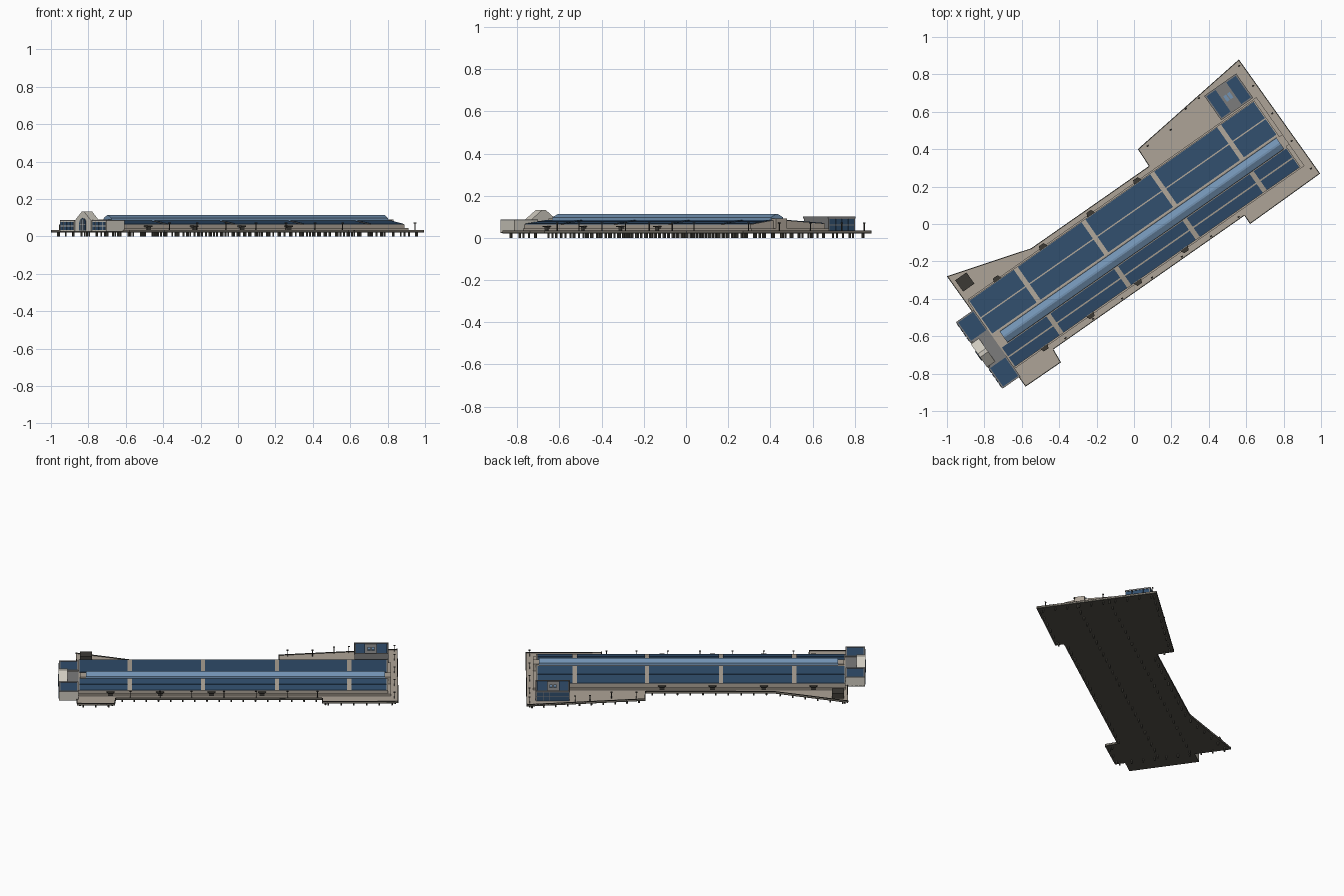
import bpy, bmesh, math
from mathutils import Matrix, Vector

if "Cube" in bpy.data.objects:
    bpy.data.objects.remove(bpy.data.objects["Cube"])

# Everything is laid out in pier coordinates (u along, v across), then turned 35 degrees
TURN = Matrix.Rotation(math.radians(35), 4, 'Z')


def mat(name, r, g, b):
    m = bpy.data.materials.new(name)
    m.diffuse_color = (r, g, b, 1)
    m.use_nodes = True
    m.node_tree.nodes["Principled BSDF"].inputs["Base Color"].default_value = m.diffuse_color
    return m


BEIGE = mat("concrete", .42, .37, .31)
STONE = mat("pale_stone", .62, .59, .52)
DARK = mat("dark_metal", .045, .042, .036)
UNDER = mat("underside", .09, .085, .07)
GREY = mat("grey_roof", .2, .2, .2)
BLUE = mat("dark_blue_panel", .03, .075, .15)
SKY = mat("light_blue_glass", .17, .29, .45)


def finish(name, bm, m):
    bmesh.ops.recalc_face_normals(bm, faces=bm.faces)
    bm.transform(TURN)
    me = bpy.data.meshes.new(name)
    bm.to_mesh(me)
    bm.free()
    me.materials.append(m)
    ob = bpy.data.objects.new(name, me)
    bpy.context.collection.objects.link(ob)
    return ob


def extrude(bm, pts, vec):
    f = bm.faces.new([bm.verts.new(p) for p in pts])
    top = bmesh.ops.extrude_face_region(bm, geom=[f], use_keep_orig=True)
    bmesh.ops.translate(bm, verts=[g for g in top["geom"] if isinstance(g, bmesh.types.BMVert)], vec=Vector(vec))


def slab(name, pts, z0, z1, m):
    bm = bmesh.new()
    extrude(bm, [(u, v, z0) for u, v in pts], (0, 0, z1 - z0))
    return finish(name, bm, m)


def prism(name, prof, spans, m):
    """Cross-section in (v, z) swept along each u span."""
    bm = bmesh.new()
    for a, b in spans:
        extrude(bm, [(a, v, z) for v, z in prof], (b - a, 0, 0))
    return finish(name, bm, m)


def boxes(name, items, m):
    """Each item is (u0, u1, v0, v1, z0, z1)."""
    bm = bmesh.new()
    for a, b, c, d, e, f in items:
        extrude(bm, [(a, c, e), (b, c, e), (b, d, e), (a, d, e)], (0, 0, f - e))
    return finish(name, bm, m)


def border(a, b, c, d, z0, z1, t):
    return [(a, b, c, c + t, z0, z1), (a, b, d - t, d, z0, z1),
            (a, a + t, c + t, d - t, z0, z1), (b - t, b, c + t, d - t, z0, z1)]


# Deck: dark substructure and paved top
OUT = [(-.98, .345), (-.525, .209), (.243, .208), (.246, .316), (.964, .399), (.97, -.35),
       (.508, -.356), (.509, -.302), (-.737, -.302), (-.744, -.382), (-.974, -.38)]
slab("deck_base", OUT, .021, .028, UNDER)
slab("deck_paving", OUT, .028, .031, BEIGE)

# Edge curb and piles following the deck outline, plus interior pile rows
curb, piles = bmesh.new(), []
for i, p in enumerate(OUT):
    a, b = Vector(p), Vector(OUT[(i + 1) % len(OUT)])
    d = (b - a).normalized()
    n = Vector((d.y, -d.x)) * .005
    extrude(curb, [(q.x, q.y, .027) for q in (a, b, b + n, a + n)], (0, 0, .008))
    count = max(1, round((b - a).length / .075))
    piles += [a.lerp(b, (k + .5) / count) + n * 4 for k in range(count)]
finish("deck_curb", curb, DARK)
piles += [Vector((-.93 + k * .075, v)) for k in range(26) for v in (-.1, .1)]
bm = bmesh.new()
for p in piles:
    bmesh.ops.create_cone(bm, cap_ends=True, segments=8, radius1=.005, radius2=.005, depth=.022,
                          matrix=Matrix.Translation((p.x, p.y, .011)))
finish("piles", bm, UNDER)

# Long shed with low-pitched roof
VF, VB = -.26, .172
prism("shed_body", [(VF, .03), (VF, .064), (-.135, .083), (-.05, .083), (VB, .068), (VB, .03)],
      [(-.965, .905)], BEIGE)
boxes("shed_plinth", [(-.96, .925, VF - .008, VB + .008, .03, .044)], BEIGE)


def roof_z(v):
    return .064 + (v - VF) * .152 if v < -.1 else .083 - (v + .05) * .0676


# Dark roof panels in four rows and five bays
BAYS = [(-.957, -.667), (-.641, -.225), (-.199, .223), (.249, .66), (.686, .898)]
for i, (a, b) in enumerate([(-.258, -.201), (-.193, -.136), (-.045, .055), (.062, .168)]):
    za, zb = roof_z(a), roof_z(b)
    prism(f"roof_panels_{i + 1}", [(a, za - .001), (b, zb - .001), (b, zb + .003), (a, za + .003)], BAYS, BLUE)

# Glazed ridge monitor with end blocks
prism("ridge_monitor", [(-.132, .08), (-.13, .098), (-.1, .113), (-.09, .113), (-.06, .098), (-.058, .08)],
      [(-.918, .888)], SKY)
boxes("monitor_end_blocks", [(-.955, -.9, -.127, -.063, .07, .091), (.865, .925, -.127, -.063, .03, .091)], BEIGE)

# Flared loading canopies with doors on both long walls
bm, doors = bmesh.new(), []
for u in (-.77, -.47, -.16, .145):
    for v, s in ((VF, -1), (VB, 1)):
        extrude(bm, [(u - .024, v, .057), (u + .024, v, .057),
                     (u + .015, v + s * .022, .057), (u - .015, v + s * .022, .057)], (0, 0, -.006))
        doors.append((u - .014, u + .014, min(v, v + s * .01), max(v, v + s * .01), .031, .052))
finish("loading_canopies", bm, DARK)
boxes("loading_doors", doors, DARK)

# Head house: two wings with parapet roofs and a grey centre
WINGS = [(-.02, .116), (-.318, -.182)]
U0, U1 = -1.08, -.965
boxes("head_house_wings", [(U0, U1, a, b, .028, .082) for a, b in WINGS], STONE)
boxes("wing_parapets", [q for a, b in WINGS for q in border(U0, U1, a, b, .082, .088, .008)], GREY)
boxes("wing_roofs", [(U0 + .008, U1 - .008, a + .008, b - .008, .081, .085) for a, b in WINGS], BLUE)
boxes("head_house_centre", [(U0 + .012, U1, -.182, -.02, .028, .08)], GREY)
boxes("head_house_floor", [(U0, U1, -.318, .116, .024, .029)], UNDER)
boxes("wing_windows", [(U0 - .003, U0 + .001, a + .01 + k * .031, a + .034 + k * .031, z, z + .019)
                       for a, b in WINGS for k in range(4) for z in (.034, .058)], BLUE)

# Entrance gable with arched window
prism("entrance_gable", [(-.176, .028), (-.176, .085), (-.112, .132), (-.09, .132), (-.026, .085), (-.026, .028)],
      [(U0 - .003, -1.03)], STONE)
arch = [(-.101 + .03 * math.cos(t), .073 + .024 * math.sin(t)) for t in [math.pi * k / 10 for k in range(11)]]
prism("entrance_arch", [(-.071, .031)] + arch + [(-.131, .031)], [(U0 - .006, U0)], BLUE)
boxes("arch_mullions", [(U0 - .008, U0 - .005, v - .0015, v + .0015, .031, .09) for v in (-.113, -.101, -.089)]
      + [(U0 - .008, U0 - .005, -.131, -.071, .062, .065)], STONE)

# Glazed pavilion at the far corner
A, B, C, D = .703, .906, .19, .343
boxes("pavilion_body", [(A, B, C, D, .03, .094)], GREY)
boxes("pavilion_roof_edge", border(A - .003, B + .003, C - .003, D + .003, .092, .101, .007), GREY)
boxes("pavilion_roof_panels", [(A + .006, .768, C + .006, D - .006, .093, .098),
                               (.838, B - .006, C + .006, D - .006, .093, .098)], BLUE)
boxes("pavilion_skylights", [(.782, .8, .25, .285, .092, .099), (.806, .824, .25, .285, .092, .099)], SKY)
boxes("pavilion_glazing", [q for z in (.034, .064) for q in
                           [(B - .001, B + .003, C + .005 + k * .036, C + .039 + k * .036, z, z + .026) for k in range(4)]
                           + [(A + .005 + k * .039, A + .042 + k * .039, D - .001, D + .003, z, z + .026)
                              for k in range(5)]], BLUE)

# Small dark kiosk at the near corner
boxes("kiosk", [(-.956, -.882, .228, .302, .03, .062)], DARK)

# Lamp posts with small heads
LAMPS = [(u, -.29) for u in (-.65, -.47, -.28, -.085, .11, .3, .48)] + \
        [(u, .3) for u in (.3, .45)] + [(.58, .345), (.67, .352)] + [(.945, v) for v in (-.3, -.12, .06, .24, .37)]
boxes("lamp_posts", [(u - .002, u + .002, v - .002, v + .002, .03, .07) for u, v in LAMPS], DARK)
boxes("lamp_heads", [(u - .006, u + .006, v - .004, v + .004, .069, .073) for u, v in LAMPS], DARK)
